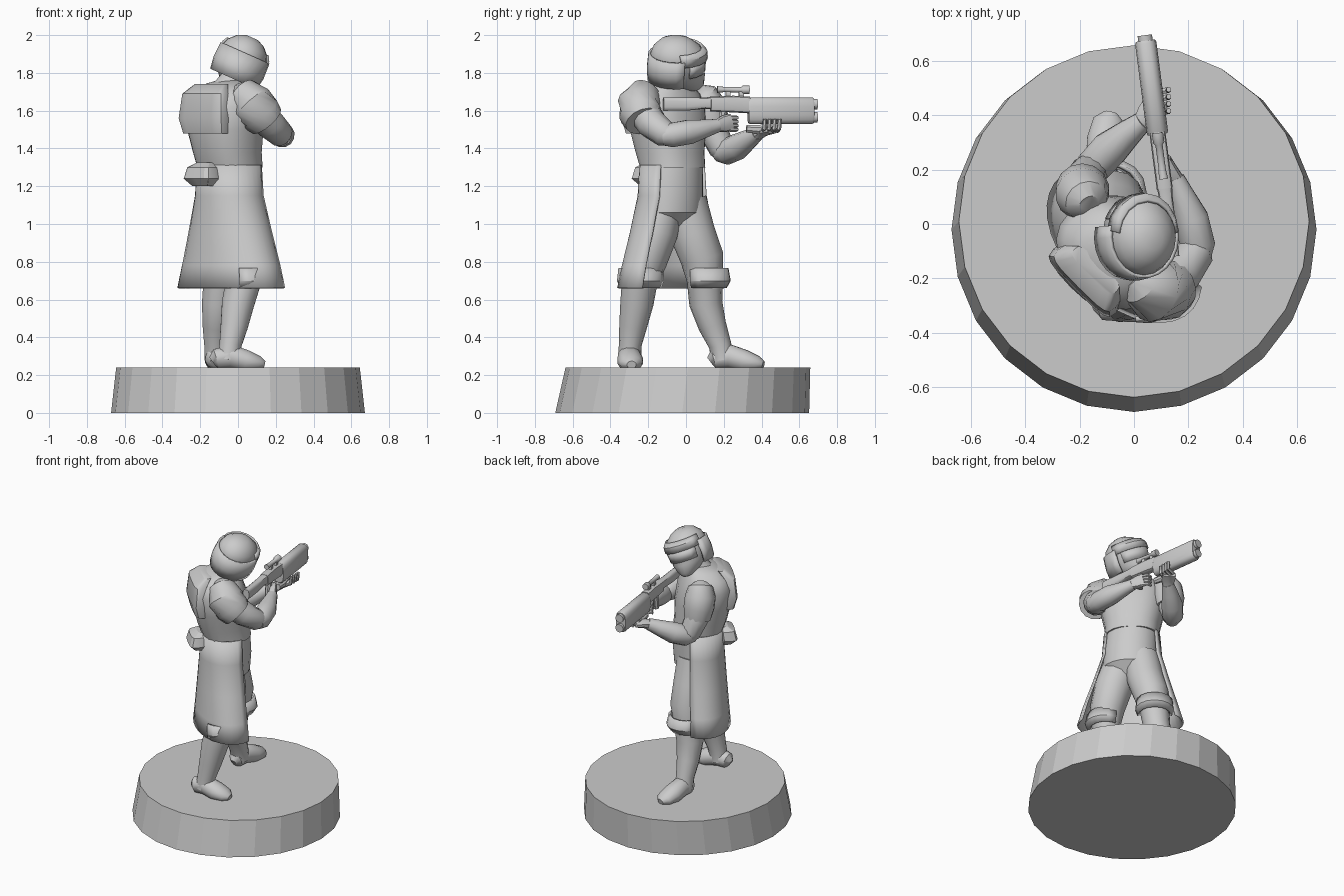
import bpy, bmesh, math
from mathutils import Vector, Matrix

grey = bpy.data.materials.new("plain grey")
grey.diffuse_color = (0.6, 0.6, 0.6, 1)


def loft(name, rings, closed=True, angle=40, thick=0):
    """Skin a list of point rings; open rings become a thickened sheet."""
    bm = bmesh.new()
    vs = [[bm.verts.new(p) for p in r] for r in rings]
    n = len(rings[0])
    for a, b in zip(vs, vs[1:]):
        for i in range(n if closed else n - 1):
            j = (i + 1) % n
            bm.faces.new((a[i], a[j], b[j], b[i]))
    if closed:
        bm.faces.new(vs[0])
        bm.faces.new(vs[-1])
    bmesh.ops.recalc_face_normals(bm, faces=bm.faces)
    me = bpy.data.meshes.new(name)
    bm.to_mesh(me)
    bm.free()
    me.materials.append(grey)
    ob = bpy.data.objects.new(name, me)
    bpy.context.collection.objects.link(ob)
    if thick:
        m = ob.modifiers.new("thickness", 'SOLIDIFY')
        m.thickness, m.offset = thick, 0
    bpy.ops.object.select_all(action='DESELECT')
    ob.select_set(True)
    bpy.context.view_layer.objects.active = ob
    if angle:
        bpy.ops.object.shade_smooth_by_angle(angle=math.radians(angle))
    return ob


def sup(t, p):
    """Rounded-box curve: p = 1 is an ellipse, smaller is squarer."""
    c, s = math.cos(t), math.sin(t)
    return math.copysign(abs(c) ** p, c), math.copysign(abs(s) ** p, s)


def limb(name, pts, n=12, p=1.0, angle=40):
    """Tube through (x, y, z, half width[, half height]) stations."""
    c = [Vector(q[:3]) for q in pts]
    ref = Vector((0, 0, 1))
    if abs((c[-1] - c[0]).normalized().z) > 0.8:
        ref = Vector((0, 1, 0))
    rings = []
    for i, q in enumerate(pts):
        t = (c[min(i + 1, len(c) - 1)] - c[max(i - 1, 0)]).normalized()
        side = t.cross(ref).normalized()
        up = side.cross(t)
        w, h = q[3], q[-1]
        rings.append([])
        for k in range(n):
            a, b = sup(2 * math.pi * (k + 0.5) / n, p)
            rings[-1].append(c[i] + side * a * w + up * b * h)
    return loft(name, rings, angle=angle)


def stack(name, rows, n=20, p=1.0, mat=Matrix(), arc=None, **kw):
    """Level rings (cx, cy, z, rx, ry) moved by mat; arc gives an open sheet."""
    t0, t1 = (math.radians(a) for a in (arc or (0, 360)))
    rings = []
    for cx, cy, z, rx, ry in rows:
        rings.append([])
        for k in range(n):
            a, b = sup(t0 + (t1 - t0) * k / (n - 1 if arc else n), p)
            rings[-1].append(mat @ Vector((cx + rx * a, cy + ry * b, z)))
    return loft(name, rings, closed=not arc, **kw)


# Round base, leaning a little toward the back
stack("base", [(0, -0.02, 0, 0.672, 0.672), (0, 0.01, 0.24, 0.645, 0.648)], n=24, angle=0)

# Body frame: local x is the way the chest faces, local y is its left side
body = Matrix.Rotation(math.radians(45), 4, 'Z')
stack("torso", [(-0.08, -0.02, 1.30, .158, .172), (-0.10, -0.02, 1.38, .168, .18),
                (-0.115, -0.02, 1.50, .18, .205), (-0.13, -0.02, 1.62, .175, .22),
                (-0.13, -0.02, 1.69, .15, .19), (-0.11, -0.02, 1.735, .115, .13),
                (-0.07, -0.02, 1.76, .07, .08)], p=0.85, mat=body)
stack("hips", [(-0.08, -0.02, 1.31, .155, .17), (-0.075, -0.03, 1.18, .155, .175),
               (-0.07, -0.03, 1.06, .14, .18), (-0.07, -0.03, 0.99, .07, .12)], mat=body)
stack("coat_skirt", [(-0.08, -0.02, 1.312, .163, .177), (-0.08, -0.02, 1.15, .168, .19),
                     (-0.08, -0.025, 0.95, .182, .25), (-0.08, -0.03, 0.78, .195, .305),
                     (-0.08, -0.03, 0.66, .205, .34)],
      n=22, arc=(62, 296), mat=body, thick=0.012)
stack("back_panel", [(-0.255, -0.02, 1.48, .05, .15), (-0.275, -0.02, 1.56, .05, .165),
                     (-0.265, -0.02, 1.69, .045, .15), (-0.22, -0.02, 1.74, .03, .11)],
      p=0.5, n=16, mat=body)
stack("belt_pouch", [(-0.26, 0.0, 1.20, .035, .06), (-0.275, 0.0, 1.24, .055, .10),
                     (-0.265, 0.0, 1.30, .05, .085), (-0.245, 0.0, 1.325, .025, .05)],
      p=0.5, n=12, mat=body, angle=25)

# Legs
limb("right_leg", [(-.01, -.13, 1.12, .12), (.03, -.17, .95, .125), (.045, -.215, .80, .112),
                   (.03, -.245, .70, .095), (.0, -.26, .58, .088), (-.02, -.28, .46, .074),
                   (-.04, -.295, .36, .06), (-.05, -.3, .28, .062)], n=14)
limb("left_leg", [(-.07, -.01, 1.12, .12), (-.07, .035, .95, .12), (-.075, .085, .82, .115),
                  (-.09, .10, .70, .095), (-.105, .105, .58, .088), (-.115, .14, .46, .074),
                  (-.12, .18, .36, .06), (-.12, .195, .28, .06)], n=14)
limb("right_foot", [(-.135, -.305, .27, .02, .03), (-.115, -.305, .285, .05, .055),
                    (-.04, -.3, .30, .062, .065), (.04, -.295, .275, .07, .06),
                    (.11, -.29, .262, .06, .04), (.14, -.288, .255, .025, .02)])
limb("left_foot", [(-.125, .13, .27, .02, .03), (-.124, .15, .285, .05, .055),
                   (-.118, .23, .30, .062, .065), (-.105, .31, .275, .07, .06),
                   (-.092, .38, .262, .06, .04), (-.085, .41, .255, .025, .02)])

# Knee guards: half cuffs on the front of each knee
for name, x, y, turn in (("right_knee_guard", .035, -.24, -10), ("left_knee_guard", -.085, .105, 50)):
    m = Matrix.Translation((x, y, 0)) @ Matrix.Rotation(math.radians(turn), 4, 'Z')
    stack(name, [(0, 0, .665, .105, .105), (.005, 0, .70, .125, .118),
                 (0, 0, .765, .115, .112)], n=9, arc=(-95, 95), mat=m, thick=0.015, angle=25)

# Shoulder guards and arms
limb("right_shoulder_guard", [(.0, -.19, 1.70, .05), (.025, -.21, 1.69, .09), (.075, -.245, 1.635, .118),
                              (.12, -.24, 1.58, .115), (.15, -.225, 1.545, .1)], n=14)
limb("left_shoulder_guard", [(-.165, .07, 1.71, .04), (-.175, .085, 1.69, .08), (-.19, .11, 1.63, .1),
                             (-.19, .125, 1.56, .1), (-.185, .135, 1.49, .088)], n=14)
limb("right_upper_arm", [(.09, -.235, 1.61, .085), (.17, -.18, 1.53, .082), (.225, -.11, 1.475, .07),
                         (.235, -.06, 1.46, .05)])
limb("right_forearm", [(.235, -.125, 1.465, .05), (.235, -.08, 1.47, .066), (.21, .02, 1.488, .066),
                       (.17, .12, 1.51, .045), (.15, .17, 1.522, .036)])
limb("left_upper_arm", [(-.19, .12, 1.60, .08), (-.185, .15, 1.48, .078), (-.165, .19, 1.40, .07),
                        (-.14, .22, 1.36, .045)])
limb("left_forearm", [(-.18, .165, 1.375, .045), (-.15, .21, 1.38, .068), (-.09, .275, 1.41, .07),
                      (-.02, .335, 1.45, .052), (.035, .38, 1.48, .038)])

# Hands with fingers
limb("right_hand", [(.155, .16, 1.52, .032), (.135, .20, 1.53, .026, .045), (.115, .24, 1.54, .022, .045)], n=10, p=.8)
limb("left_hand", [(.03, .375, 1.475, .034), (.055, .41, 1.49, .045, .026), (.085, .455, 1.495, .045, .018)], n=10, p=.8)
for i in range(4):
    z, y = 1.50 + .021 * i, .405 + .026 * i
    limb(f"right_finger_{i+1}", [(.13, .23, z, .012), (.105, .268, z, .012), (.078, .262, z, .010)], n=6)
    limb(f"left_finger_{i+1}", [(.075, y, 1.492, .012), (.125, y + .01, 1.505, .012),
                                (.128, y + .012, 1.555, .010)], n=6)


def gun(name, rows, **kw):
    """Tube along the slanting gun axis from (y, side, z, half width, half height)."""
    return limb(name, [(.13 - .13 * y + s, y, z, w, h) for y, s, z, w, h in rows], **kw)


# Long gun
gun("gun_stock", [(-.12, 0, 1.635, .022, .036), (.0, 0, 1.635, .024, .036), (.10, 0, 1.64, .026, .03),
                  (.15, 0, 1.64, .03, .035)], p=.6)
gun("gun_receiver", [(.13, 0, 1.635, .03, .04), (.25, 0, 1.635, .03, .045), (.335, 0, 1.63, .03, .045)], p=.5)
gun("gun_barrel_housing", [(.33, 0, 1.60, .037, .065), (.34, 0, 1.60, .04, .072),
                           (.665, 0, 1.60, .04, .072), (.675, 0, 1.60, .036, .066)], n=16, p=.7)
for i, z in enumerate((1.565, 1.635)):
    gun(f"muzzle_{i+1}", [(.66, 0, z, .028, .028), (.695, 0, z, .028, .028)], n=10)
gun("gun_foregrip", [(.32, 0, 1.505, .018, .022), (.38, 0, 1.50, .022, .025), (.45, 0, 1.515, .02, .02)], n=8)
gun("scope", [(.165, 0, 1.712, .018, .018), (.20, 0, 1.712, .014, .014), (.29, 0, 1.71, .014, .014),
              (.30, 0, 1.71, .022, .022), (.335, 0, 1.71, .022, .022)], n=10)
for i, y in enumerate((.21, .28)):
    gun(f"scope_mount_{i+1}", [(y, 0, 1.685, .012, .022), (y + .025, 0, 1.685, .012, .022)], n=8, p=.5)
limb("gun_grip", [(.105, .20, 1.61, .022), (.105, .185, 1.50, .02)], n=8)

# Neck and tilted helmet, cheek on the stock and facing the back
limb("neck", [(-.08, -.09, 1.68, .085), (-.03, -.07, 1.75, .075), (.0, -.05, 1.82, .07)])
head = Matrix.Translation((.015, -.045, 1.855)) @ Matrix.Rotation(math.radians(24), 4, 'Y')
stack("helmet", [(0, .07, -.15, .035, .05), (0, .05, -.125, .065, .09), (0, .01, -.07, .11, .135),
                 (0, 0, 0, .125, .14), (0, 0, .05, .128, .145), (0, -.005, .09, .112, .125),
                 (0, -.01, .125, .078, .085), (0, -.01, .145, .035, .04)], mat=head)
stack("neck_guard", [(0, -.005, -.095, .128, .148), (0, -.005, -.03, .138, .152),
                     (0, 0, .055, .134, .148)], n=14, arc=(165, 375), mat=head, thick=.014, angle=30)
stack("helmet_brow", [(0, .005, .025, .132, .150), (0, .005, .065, .13, .148),
                      (0, 0, .09, .116, .130)], n=9, arc=(5, 175), mat=head, thick=.012, angle=30)
stack("visor", [(0, .005, -.045, .121, .138), (0, .005, .025, .128, .143)],
      n=9, arc=(25, 155), mat=head, thick=.008, angle=25)
